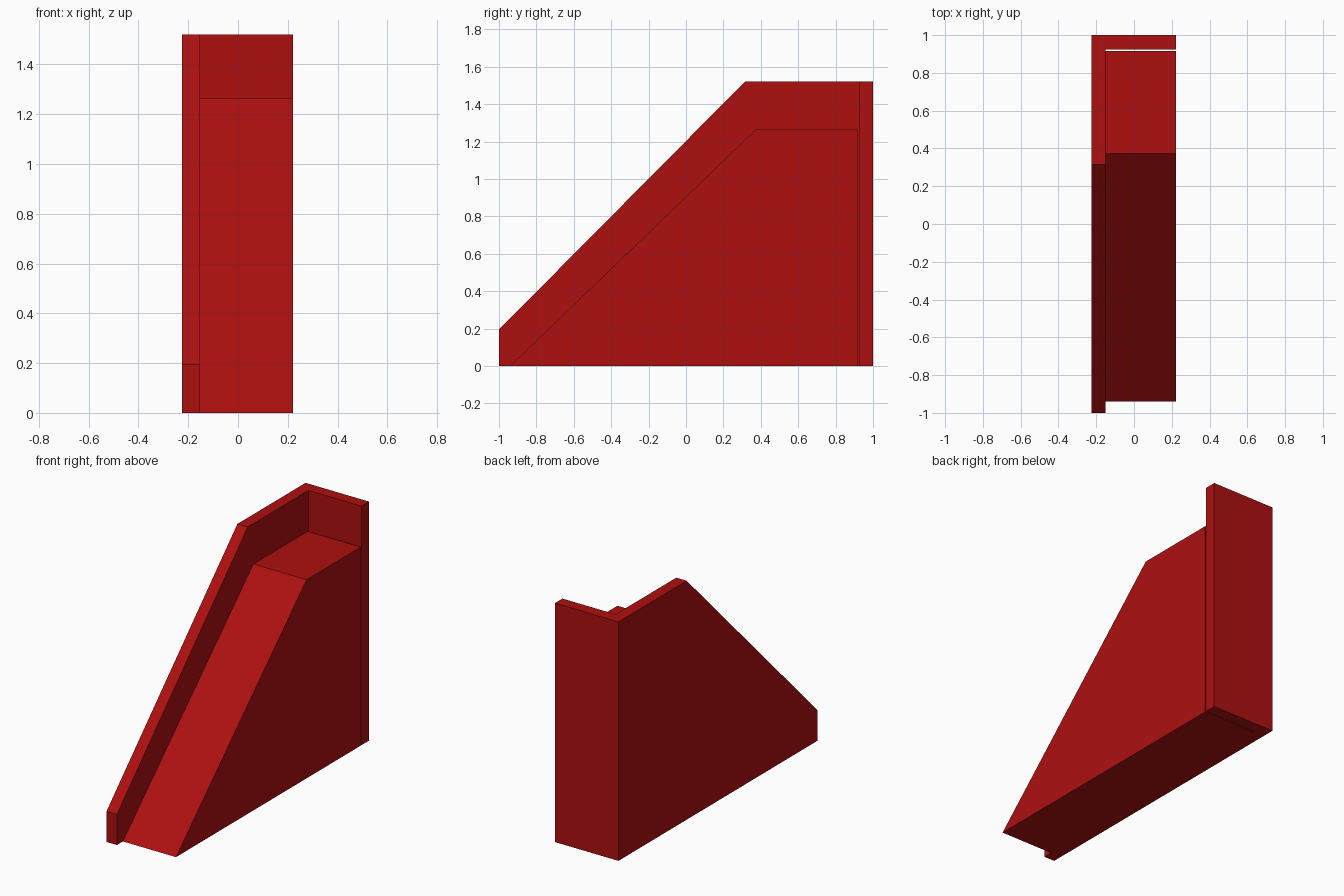
import bpy
import bmesh
from mathutils import Vector

if "Cube" in bpy.data.objects:
    bpy.data.objects.remove(bpy.data.objects["Cube"], do_unlink=True)

# Single red finish
red = bpy.data.materials.new("deep_red")
red.use_nodes = True
colour = (0.42, 0.005, 0.005, 1)
red.diffuse_color = colour
red.node_tree.nodes["Principled BSDF"].inputs["Base Color"].default_value = colour

RIGHT, INNER, LEFT = -0.225, -0.152, 0.222
FRONT, BACK_INNER, BACK = -1.0, 0.925, 1.0
HEIGHT = 1.52


def extrude(bm, outline, direction):
    """Make a closed prism from a flat outline."""
    base = bm.faces.new([bm.verts.new(p) for p in outline])
    result = bmesh.ops.extrude_face_region(bm, geom=[base], use_keep_orig=True)
    moved = [g for g in result["geom"] if isinstance(g, bmesh.types.BMVert)]
    bmesh.ops.translate(bm, verts=moved, vec=Vector(direction))


def finish(bm, name):
    bmesh.ops.recalc_face_normals(bm, faces=bm.faces)
    mesh = bpy.data.meshes.new(name)
    bm.to_mesh(mesh)
    bm.free()
    mesh.materials.append(red)
    obj = bpy.data.objects.new(name, mesh)
    bpy.context.collection.objects.link(obj)
    return obj


# L-shaped side and back wall, with its front edge cut to a slope
bm = bmesh.new()
footprint = [(RIGHT, FRONT), (INNER, FRONT), (INNER, BACK_INNER),
             (LEFT, BACK_INNER), (LEFT, BACK), (RIGHT, BACK)]
extrude(bm, [(x, y, 0) for x, y in footprint], (0, 0, HEIGHT))
bmesh.ops.recalc_face_normals(bm, faces=bm.faces)
low, high = Vector((0, FRONT, 0.195)), Vector((0, 0.315, HEIGHT))
slope = high - low
bmesh.ops.bisect_plane(bm, geom=bm.verts[:] + bm.edges[:] + bm.faces[:],
                       plane_co=low, plane_no=(0, -slope.z, slope.y),
                       clear_outer=True)
bmesh.ops.holes_fill(bm, edges=[e for e in bm.edges if e.is_boundary], sides=0)
finish(bm, "side_and_back_wall")

# Solid ramp with a flat landing, a hair's gap short of the back wall
bm = bmesh.new()
profile = [(-0.94, 0), (0.917, 0), (0.917, 1.263), (0.372, 1.263)]
extrude(bm, [(INNER, y, z) for y, z in profile], (LEFT - INNER, 0, 0))
finish(bm, "ramp")
